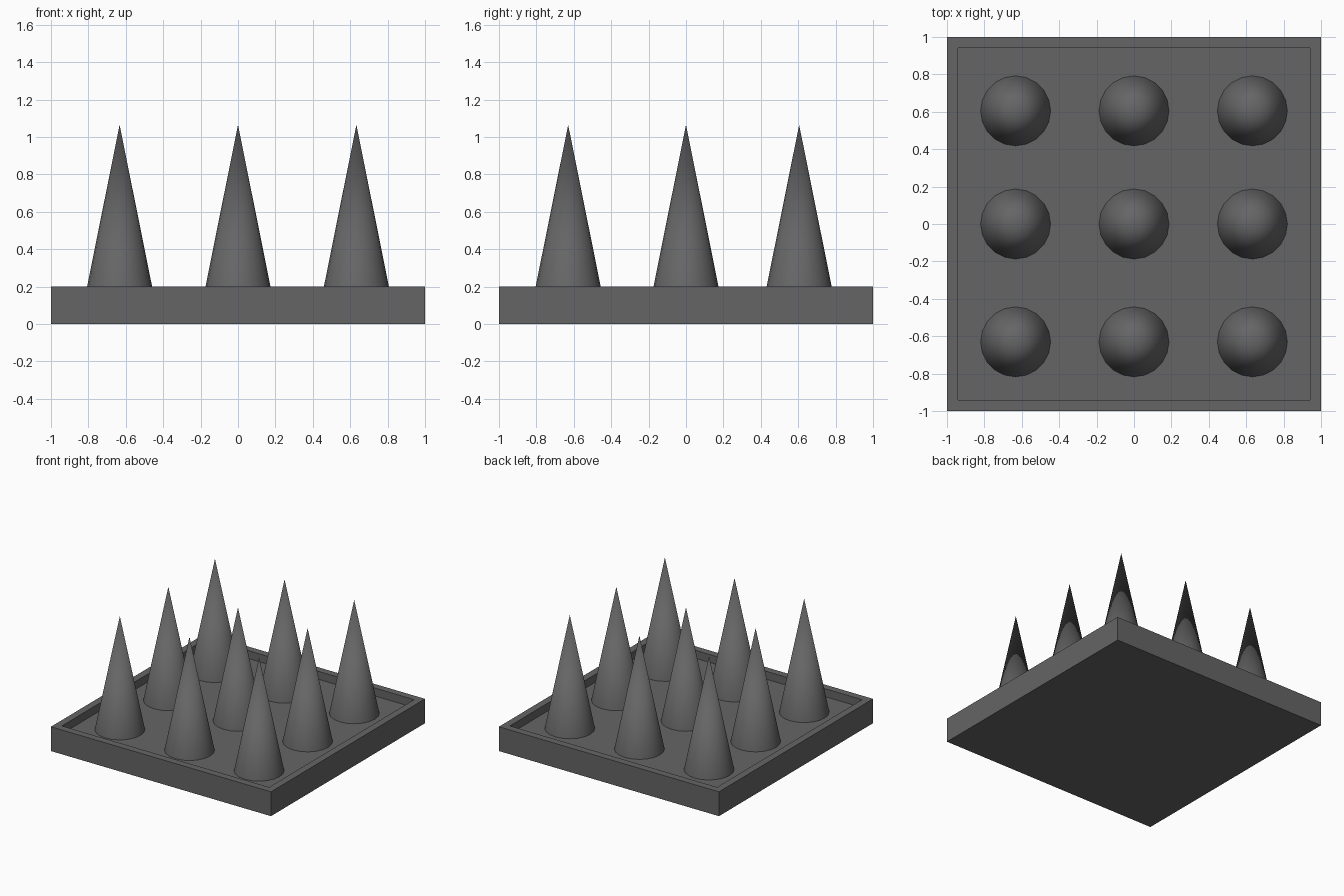
import bpy, bmesh

cube = bpy.data.objects.get("Cube")
if cube:
    bpy.data.objects.remove(cube, do_unlink=True)

FLOOR, RIM, TIP = 0.135, 0.2, 1.065

# Dark grey metal
metal = bpy.data.materials.new("dark grey metal")
metal.use_nodes = True
grey = (0.13, 0.13, 0.13, 1)
metal.diffuse_color = grey
metal.node_tree.nodes["Principled BSDF"].inputs["Base Color"].default_value = grey

# Square tray with a sunken floor
bpy.ops.mesh.primitive_cube_add(size=2, location=(0, 0, RIM / 2))
tray = bpy.context.object
tray.name = "base_tray"
tray.data.materials.append(metal)
bm = bmesh.new()
bm.from_mesh(tray.data)
bmesh.ops.scale(bm, vec=(1, 1, RIM / 2), verts=bm.verts)
top = max(bm.faces, key=lambda f: f.calc_center_median().z)
bmesh.ops.inset_region(bm, faces=[top], thickness=0.083)
sunk = bmesh.ops.extrude_discrete_faces(bm, faces=[top])["faces"][0]
bmesh.ops.translate(bm, vec=(0, 0, FLOOR - RIM), verts=sunk.verts)
bm.to_mesh(tray.data)
bm.free()

# Three by three spikes standing on the tray floor
for row, y in zip(("front", "middle", "back"), (-0.63, 0, 0.605)):
    for column, x in zip(("right", "centre", "left"), (-0.633, 0, 0.633)):
        bpy.ops.mesh.primitive_cone_add(
            vertices=20, radius1=0.187, radius2=0, depth=TIP - FLOOR,
            location=(x, y, (TIP + FLOOR) / 2))
        spike = bpy.context.object
        spike.name = f"spike_{row}_{column}"
        spike.data.materials.append(metal)
        bpy.ops.object.shade_smooth_by_angle()
